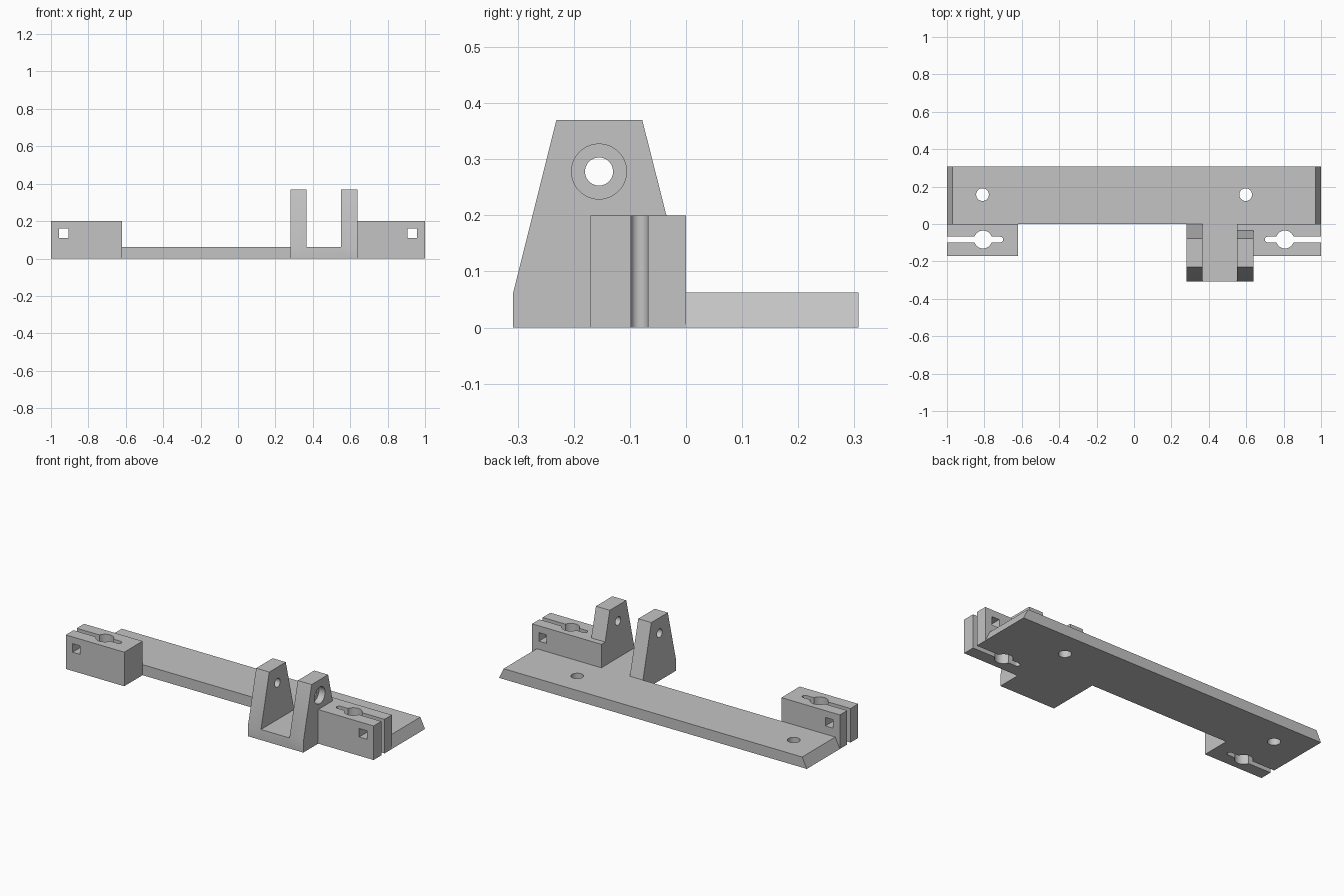
import bpy, bmesh
from math import pi
from mathutils import Matrix, Vector

if "Cube" in bpy.data.objects:
    bpy.data.objects.remove(bpy.data.objects["Cube"])

grey = bpy.data.materials.new("light_grey")
grey.use_nodes = True
colour = (0.55, 0.55, 0.55, 1)
grey.diffuse_color = colour
grey.node_tree.nodes["Principled BSDF"].inputs["Base Color"].default_value = colour


def make(name, bm):
    bmesh.ops.recalc_face_normals(bm, faces=bm.faces)
    mesh = bpy.data.meshes.new(name)
    bm.to_mesh(mesh)
    bm.free()
    mesh.materials.append(grey)
    obj = bpy.data.objects.new(name, mesh)
    bpy.context.collection.objects.link(obj)
    return obj


def prism(name, points, depth):
    """Extrude a closed 3D outline along a vector."""
    bm = bmesh.new()
    face = bm.faces.new([bm.verts.new(p) for p in points])
    new = bmesh.ops.extrude_face_region(bm, geom=[face])["geom"]
    verts = [v for v in new if isinstance(v, bmesh.types.BMVert)]
    bmesh.ops.translate(bm, verts=verts, vec=Vector(depth))
    return make(name, bm)


def box(name, x0, x1, y0, y1, z0, z1):
    outline = [(x0, y0, z0), (x1, y0, z0), (x1, y1, z0), (x0, y1, z0)]
    return prism(name, outline, (0, 0, z1 - z0))


def cylinder(name, centre, radius, length, axis="Z"):
    bm = bmesh.new()
    turn = Matrix.Rotation(pi / 2, 4, "Y") if axis == "X" else Matrix()
    bmesh.ops.create_cone(bm, cap_ends=True, segments=48, radius1=radius, radius2=radius,
                          depth=length, matrix=Matrix.Translation(centre) @ turn)
    return make(name, bm)


def combine(body, parts, operation):
    """Join or cut helper solids, then discard them."""
    for part in parts:
        mod = body.modifiers.new(part.name, "BOOLEAN")
        mod.operation, mod.solver, mod.object = operation, "EXACT", part
        bpy.context.view_layer.objects.active = body
        bpy.ops.object.modifier_apply(modifier=mod.name)
        bpy.data.objects.remove(part)


PLATE = 0.062
BLOCK = 0.2
SLOT_Y = -0.083

# Base plate with bevelled ends
body = prism("mounting_bracket",
             [(-1, 0, 0), (1, 0, 0), (0.97, 0, PLATE), (-0.97, 0, PLATE)], (0, 0.307, 0))

# Bracket floor, tapered uprights and clamp blocks
profile = [(-0.308, 0), (-0.308, PLATE), (-0.231, 0.37), (-0.078, 0.37), (0, PLATE), (0, 0)]
solids = [box("bracket_floor", 0.28, 0.64, -0.308, 0, 0, PLATE)]
for name, x, width in (("inner_upright", 0.28, 0.085), ("outer_upright", 0.55, 0.09)):
    solids.append(prism(name, [(x, y, z) for y, z in profile], (width, 0, 0)))
solids.append(box("right_clamp", -1, -0.62, -0.17, 0, 0, BLOCK))
solids.append(box("left_clamp", 0.55, 1, -0.17, 0, 0, BLOCK))
combine(body, solids, "UNION")

# Clamp holes, slots with round ends, and square bolt holes
cutters = []
for side in (-1, 1):
    x0, x1 = sorted((side * 0.715, side * 1.1))
    cutters += [
        box("slot", x0, x1, SLOT_Y - 0.015, SLOT_Y + 0.015, -0.1, 0.3),
        cylinder("slot_end", (side * 0.715, SLOT_Y, 0.1), 0.015, 0.4),
        cylinder("rod_hole", (side * 0.807, SLOT_Y, 0.1), 0.048, 0.5),
        box("bolt_hole", side * 0.931 - 0.025, side * 0.931 + 0.025, -0.3, 0.1, 0.11, 0.16),
    ]

# Plate screw holes
for x in (-0.81, 0.597):
    cutters.append(cylinder("screw_hole", (x, 0.157, 0), 0.034, 0.4))

# Pivot bore with a recess on the outer face
cutters.append(cylinder("pivot_bore", (0.46, -0.155, 0.278), 0.025, 0.6, "X"))
cutters.append(cylinder("bore_recess", (0.65, -0.155, 0.278), 0.049, 0.1, "X"))
combine(body, cutters, "DIFFERENCE")

# Smooth the round holes, keep the edges sharp
bpy.ops.object.select_all(action="DESELECT")
body.select_set(True)
bpy.context.view_layer.objects.active = body
bpy.ops.object.shade_smooth_by_angle(angle=pi / 6)
